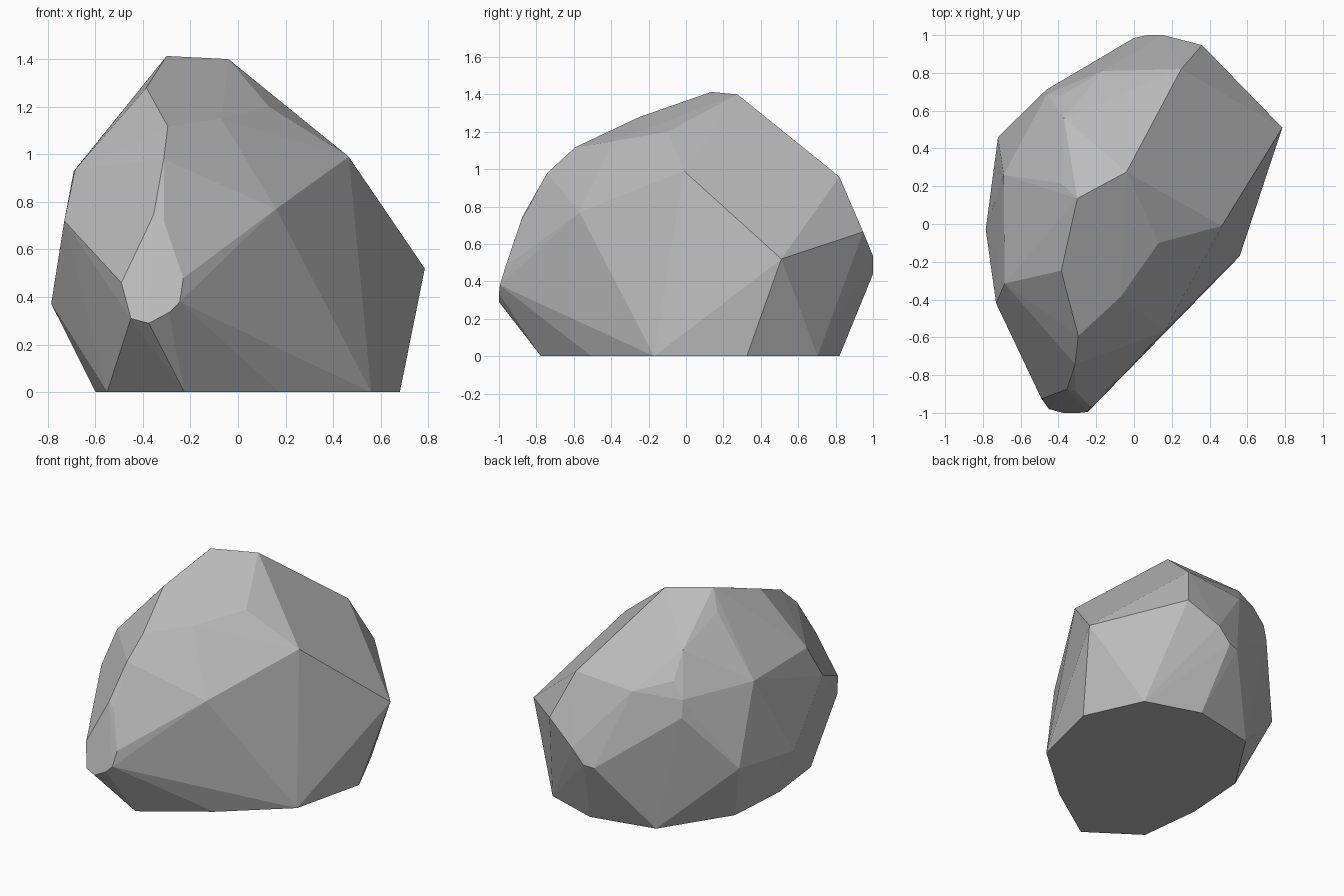
import bpy, bmesh, math

# Corner points of the faceted boulder, grouped by region
base = [(.68, .325), (.507, .703), (.146, .82), (-.285, .727), (-.569, .288),
        (-.598, -.14), (-.55, -.55), (-.225, -.775), (.175, -.505), (.56, -.17)]
front_tip = [(-.49, -.925, .46), (-.355, -.875, .745), (-.31, -.885, .715), (-.23, -.965, .48),
             (-.245, -.995, .38), (-.29, -1, .335), (-.375, -1, .29), (-.45, -.98, .31)]
right_side = [(.785, .51, .52), (.465, -.01, .99), (.16, -.57, .77),
              (.36, .947, .665), (.25, .82, .96)]
back_side = [(0, .985, .43), (.07, 1, .44), (.155, 1, .535), (-.165, .81, .93),
             (-.385, .68, 1.01), (-.46, .69, .905), (-.465, .71, .79)]
left_side = [(-.72, .46, .42), (-.69, .26, .93), (-.785, -.03, .372),
             (-.73, -.42, .72), (-.685, -.315, .935)]
crown = [(-.04, .275, 1.40), (-.3, .135, 1.413), (-.37, .56, 1.17), (-.385, .215, 1.30),
         (-.385, -.247, 1.28), (-.295, -.593, 1.117), (-.312, -.742, .98),
         (.13, -.10, 1.20), (-.07, -.385, 1.15)]

# Boulder: convex skin over the corners, nearly flat triangles merged into facets
bm = bmesh.new()
for p in [(x, y, 0) for x, y in base] + front_tip + right_side + back_side + left_side + crown:
    bm.verts.new(p)
hull = bmesh.ops.convex_hull(bm, input=bm.verts[:])
loose = [v for v in bm.verts if not v.link_faces]
bmesh.ops.delete(bm, geom=loose, context='VERTS')
bmesh.ops.dissolve_limit(bm, angle_limit=math.radians(1.5), verts=bm.verts[:], edges=bm.edges[:])
bmesh.ops.recalc_face_normals(bm, faces=bm.faces[:])
mesh = bpy.data.meshes.new("boulder")
bm.to_mesh(mesh)
bm.free()

# Plain stone colour
stone = bpy.data.materials.new("stone_grey")
stone.diffuse_color = (.5, .5, .5, 1)
mesh.materials.append(stone)

boulder = bpy.data.objects.new("boulder", mesh)
bpy.context.collection.objects.link(boulder)
